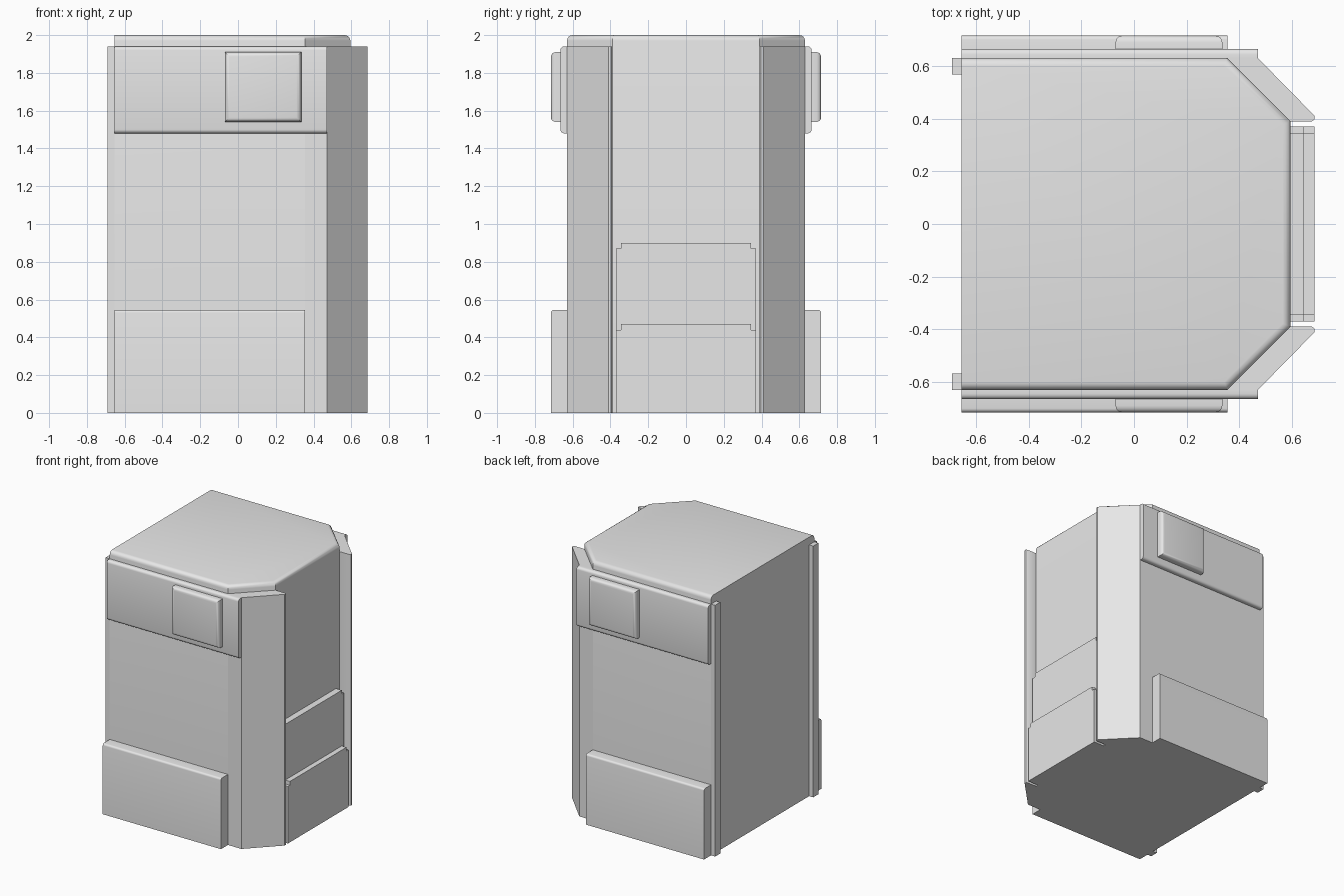
import bpy, bmesh, math
from mathutils import Vector

if "Cube" in bpy.data.objects:
    bpy.data.objects.remove(bpy.data.objects["Cube"])

grey = bpy.data.materials.new("plain grey")
grey.use_nodes = True
grey.diffuse_color = (0.8, 0.8, 0.8, 1)
grey.node_tree.nodes["Principled BSDF"].inputs["Base Color"].default_value = (0.8, 0.8, 0.8, 1)


def prism(name, profile, offset, bevels=()):
    """Extrude a 3D profile by offset, then round the edges picked by each (rule, width)."""
    bm = bmesh.new()
    face = bm.faces.new([bm.verts.new(p) for p in profile])
    moved = bmesh.ops.extrude_face_region(bm, geom=[face], use_keep_orig=True)["geom"]
    bmesh.ops.translate(bm, vec=offset, verts=[v for v in moved if isinstance(v, bmesh.types.BMVert)])
    bmesh.ops.recalc_face_normals(bm, faces=bm.faces)
    for rule, width in bevels:
        picked = [e for e in bm.edges if rule(*(v.co for v in e.verts))]
        bmesh.ops.bevel(bm, geom=picked, offset=width, segments=4, profile=0.5, affect='EDGES')
    mesh = bpy.data.meshes.new(name)
    bm.to_mesh(mesh)
    bm.free()
    mesh.materials.append(grey)
    obj = bpy.data.objects.new(name, mesh)
    bpy.context.collection.objects.link(obj)
    bpy.ops.object.select_all(action='DESELECT')
    obj.select_set(True)
    bpy.context.view_layer.objects.active = obj
    bpy.ops.object.shade_smooth_by_angle(angle=math.radians(35))
    return obj


def box(name, x, y, z, bevels=()):
    profile = [(x[0], y[0], z[0]), (x[1], y[0], z[0]), (x[1], y[1], z[0]), (x[0], y[1], z[0])]
    return prism(name, profile, (0, 0, z[1] - z[0]), bevels)


BACK, FRONT, HALF, CHAMFER_X, CHAMFER_Y = -0.655, 0.595, 0.63, 0.355, 0.39
RIM = 1.94

# Cabinet body: chamfered front corners and a softened top rim, square at the back
outline = [(BACK, -HALF), (CHAMFER_X, -HALF), (FRONT, -CHAMFER_Y),
           (FRONT, CHAMFER_Y), (CHAMFER_X, HALF), (BACK, HALF)]


def top_rim(a, b):
    return min(a.z, b.z) > 1.99 and max(a.x, b.x) > BACK + 0.1


prism("cabinet_body", [(x, y, 0) for x, y in outline], (0, 0, 2), [(top_rim, 0.03)])

for side, s in (("right", -1), ("left", 1)):
    def ys(a, b):
        return sorted((s * a, s * b))

    def outer(y):
        return lambda a, b: min(a.y * s, b.y * s) > y - 0.001

    def outer_long(y):
        return lambda a, b: min(a.y * s, b.y * s) > y - 0.001 and abs(a.x - b.x) > 0.1

    # Slanted corner pillar
    corner = [(CHAMFER_X, HALF), (FRONT, CHAMFER_Y), (0.675, 0.39), (0.686, 0.397),
              (0.686, 0.41), (0.47, HALF)]
    prism(side + "_corner_pillar", [(x, s * y, 0) for x, y in corner], (0, 0, RIM))

    # Upper trim band with its raised square pad
    box(side + "_upper_band", (BACK, 0.47), ys(HALF, 0.665), (1.48, RIM), [(outer_long(0.665), 0.02)])
    box(side + "_square_pad", (-0.07, 0.335), ys(0.66, 0.715), (1.54, 1.91), [(outer(0.715), 0.025)])

    # Lower side panel
    def panel_top(a, b):
        return min(a.z, b.z) > 0.54 and min(a.y * s, b.y * s) > 0.71

    box(side + "_lower_panel", (BACK, CHAMFER_X), ys(HALF, 0.715), (0, 0.545), [(panel_top, 0.015)])

    # Rear edge strip
    box(side + "_rear_strip", (-0.69, BACK), ys(0.567, HALF), (0, RIM))

# Stepped front panels with notched top corners
for name, depth, height in (("front_tall_panel", 0.05, 0.9), ("front_short_panel", 0.09, 0.47)):
    half = [(0.37, 0), (0.37, height - 0.03), (0.345, height - 0.03), (0.345, height)]
    full = half + [(-y, z) for y, z in reversed(half)]
    prism(name, [(FRONT, y, z) for y, z in full], (depth, 0, 0))
